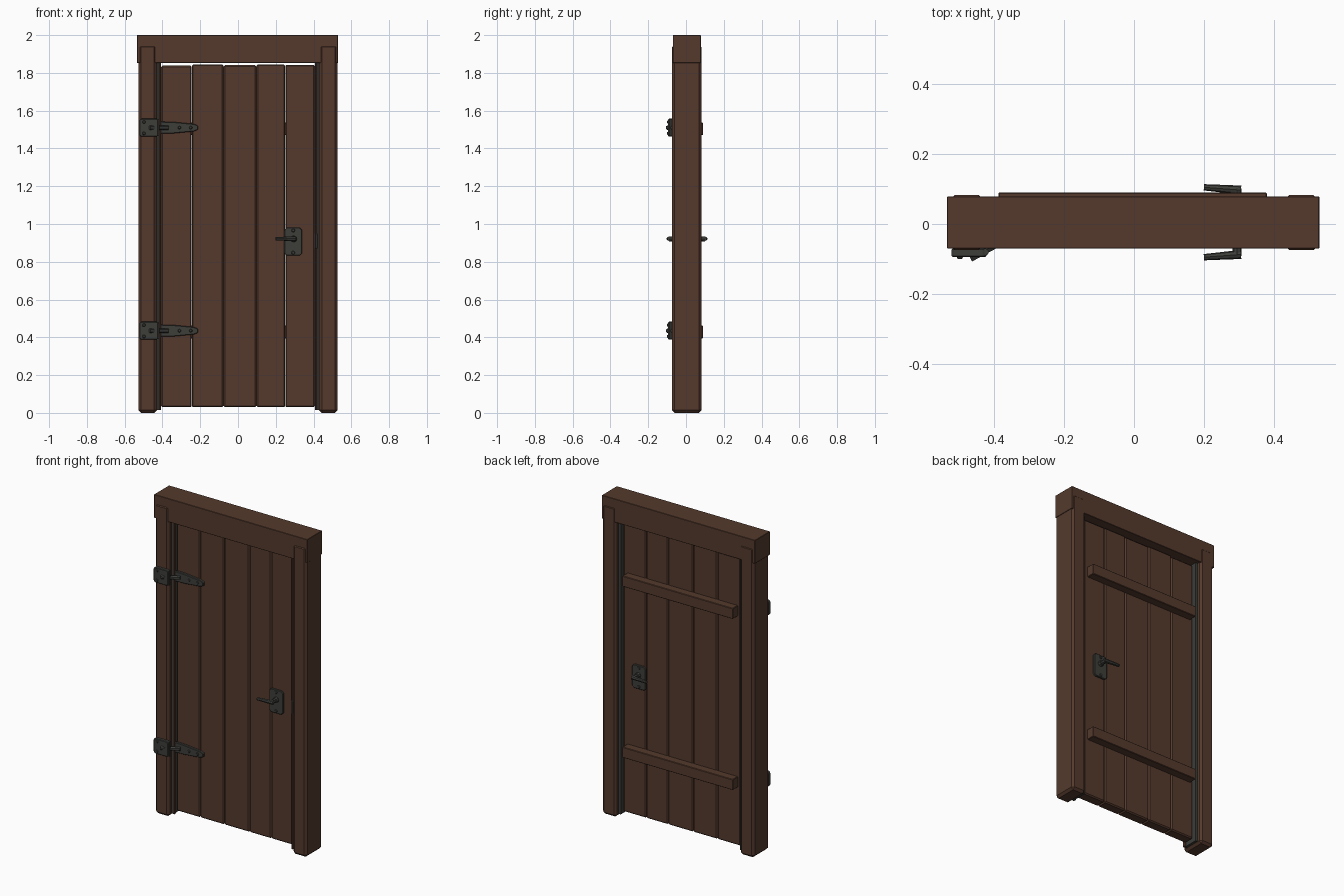
import bpy, bmesh, math
from mathutils import Vector

cube = bpy.data.objects.get("Cube")
if cube:
    bpy.data.objects.remove(cube, do_unlink=True)


def material(name, rgb, rough):
    m = bpy.data.materials.new(name)
    m.use_nodes = True
    m.diffuse_color = (*rgb, 1)
    node = m.node_tree.nodes["Principled BSDF"]
    node.inputs["Base Color"].default_value = (*rgb, 1)
    node.inputs["Roughness"].default_value = rough
    return m


WOOD = material("brown_wood", (0.09, 0.042, 0.026), 0.8)
IRON = material("dark_iron", (0.047, 0.047, 0.042), 0.6)


def finish(name, bm, mat, bevel=0):
    bmesh.ops.recalc_face_normals(bm, faces=bm.faces)
    mesh = bpy.data.meshes.new(name)
    bm.to_mesh(mesh)
    bm.free()
    mesh.materials.append(mat)
    ob = bpy.data.objects.new(name, mesh)
    bpy.context.collection.objects.link(ob)
    if bevel:
        mod = ob.modifiers.new("Bevel", "BEVEL")
        mod.width = bevel
        mod.segments = 1
        mod.limit_method = "ANGLE"
    return ob


def prism(name, outline, y0, y1, mat, bevel=0):
    """Extrude an x-z outline from y0 to y1."""
    bm = bmesh.new()
    face = bm.faces.new([bm.verts.new((x, y0, z)) for x, z in outline])
    out = bmesh.ops.extrude_face_region(bm, geom=[face])
    moved = [v for v in out["geom"] if isinstance(v, bmesh.types.BMVert)]
    bmesh.ops.translate(bm, verts=moved, vec=(0, y1 - y0, 0))
    return finish(name, bm, mat, bevel)


def box(name, xs, ys, zs, mat, bevel=0):
    (a, b), (c, d) = xs, zs
    return prism(name, [(a, c), (b, c), (b, d), (a, d)], *ys, mat, bevel)


def rod(name, start, end, r1, r2, mat, sides=8):
    """Tapered bar between two points."""
    a, b = Vector(start), Vector(end)
    bm = bmesh.new()
    bmesh.ops.create_cone(bm, cap_ends=True, segments=sides, radius1=r1,
                          radius2=r2, depth=(b - a).length)
    turn = (b - a).to_track_quat("Z", "Y").to_matrix()
    bmesh.ops.rotate(bm, verts=bm.verts, matrix=turn)
    bmesh.ops.translate(bm, verts=bm.verts, vec=(a + b) / 2)
    return finish(name, bm, mat)


def chamfered(cx, cz, w, h, c):
    """Rectangle outline with cut corners."""
    x, z = w / 2, h / 2
    corners = [(-x + c, -z), (x - c, -z), (x, -z + c), (x, z - c),
               (x - c, z), (-x + c, z), (-x, z - c), (-x, -z + c)]
    return [(cx + px, cz + pz) for px, pz in corners]


# Frame
box("lintel", (-0.535, 0.53), (-0.07, 0.079), (1.853, 2.0), WOOD, 0.002)
for side, s in (("right", -1), ("left", 1)):
    box(side + "_post", sorted((s * 0.43, s * 0.527)), (-0.075, 0.083),
        (0, 1.95), WOOD, 0.014)
    box(side + "_seal", sorted((s * 0.415, s * 0.433)), (-0.045, 0.055),
        (0.015, 1.855), IRON)
    box(side + "_stop", sorted((s * 0.407, s * 0.418)), (-0.05, -0.03),
        (0.015, 1.855), WOOD, 0.002)
box("strike_plate", (0.408, 0.42), (-0.056, -0.045), (0.87, 0.95), IRON, 0.002)

# Plank door
FRONT, BACK = -0.028, 0.04
seams = [-0.408, -0.245, -0.077, 0.098, 0.25, 0.408]
tops = [1.838, 1.845, 1.841, 1.845, 1.843]
for i, top in enumerate(tops):
    box(f"plank_{i + 1}", (seams[i] + 0.0005, seams[i + 1] - 0.0005),
        (FRONT, BACK), (0.03, top), WOOD, 0.007)

# Back braces
for name, z in (("lower", 0.395), ("upper", 1.47)):
    box(name + "_brace", (-0.388, 0.38), (BACK - 0.005, 0.09),
        (z, z + 0.067), WOOD, 0.003)

# Strap hinges
for name, z in (("lower", 0.435), ("upper", 1.51)):
    prism(name + "_hinge_plate", chamfered(-0.472, z, 0.1, 0.095, 0.008),
          -0.094, -0.07, IRON, 0.003)
    half = [(-0.41, 0.032), (-0.34, 0.03), (-0.235, 0.02), (-0.212, 0.011)]
    strap = [(x, z - h) for x, h in half] + [(x, z + h) for x, h in half[::-1]]
    prism(name + "_hinge_strap", strap, FRONT - 0.016, FRONT + 0.002, IRON, 0.003)
    rod(name + "_hinge_arm", (-0.468, -0.098, z), (-0.37, -0.045, z),
        0.012, 0.012, IRON, 6)
    rod(name + "_hinge_pin", (-0.425, -0.08, z - 0.045),
        (-0.425, -0.08, z + 0.045), 0.01, 0.01, IRON)
    for x, dz, y in ((-0.498, 0.03, -0.094), (-0.498, -0.03, -0.094),
                     (-0.31, 0, -0.044), (-0.25, 0, -0.044)):
        rod(name + "_hinge_bolt", (x, y + 0.002, z + dz),
            (x, y - 0.006, z + dz), 0.01, 0.006, IRON)

# Handles on both faces
for name, face, s in (("front", FRONT, -1), ("back", BACK, 1)):
    prism(name + "_handle_plate", chamfered(0.292, 0.907, 0.095, 0.148, 0.012),
          face - s * 0.002, face + s * 0.012, IRON, 0.003)
    for z in (0.848, 0.966):
        rod(name + "_handle_bolt", (0.292, face + s * 0.01, z),
            (0.292, face + s * 0.018, z), 0.011, 0.007, IRON)
    grip = 0.005 + s * 0.092
    rod(name + "_handle_hub", (0.295, face, 0.921),
        (0.295, face + s * 0.03, 0.921), 0.019, 0.015, IRON)
    rod(name + "_handle_shaft", (0.295, face, 0.921),
        (0.295, grip + s * 0.004, 0.921), 0.013, 0.013, IRON)
    rod(name + "_handle_lever", (0.306, grip, 0.922),
        (0.2, grip + s * 0.008, 0.922), 0.013, 0.009, IRON)
